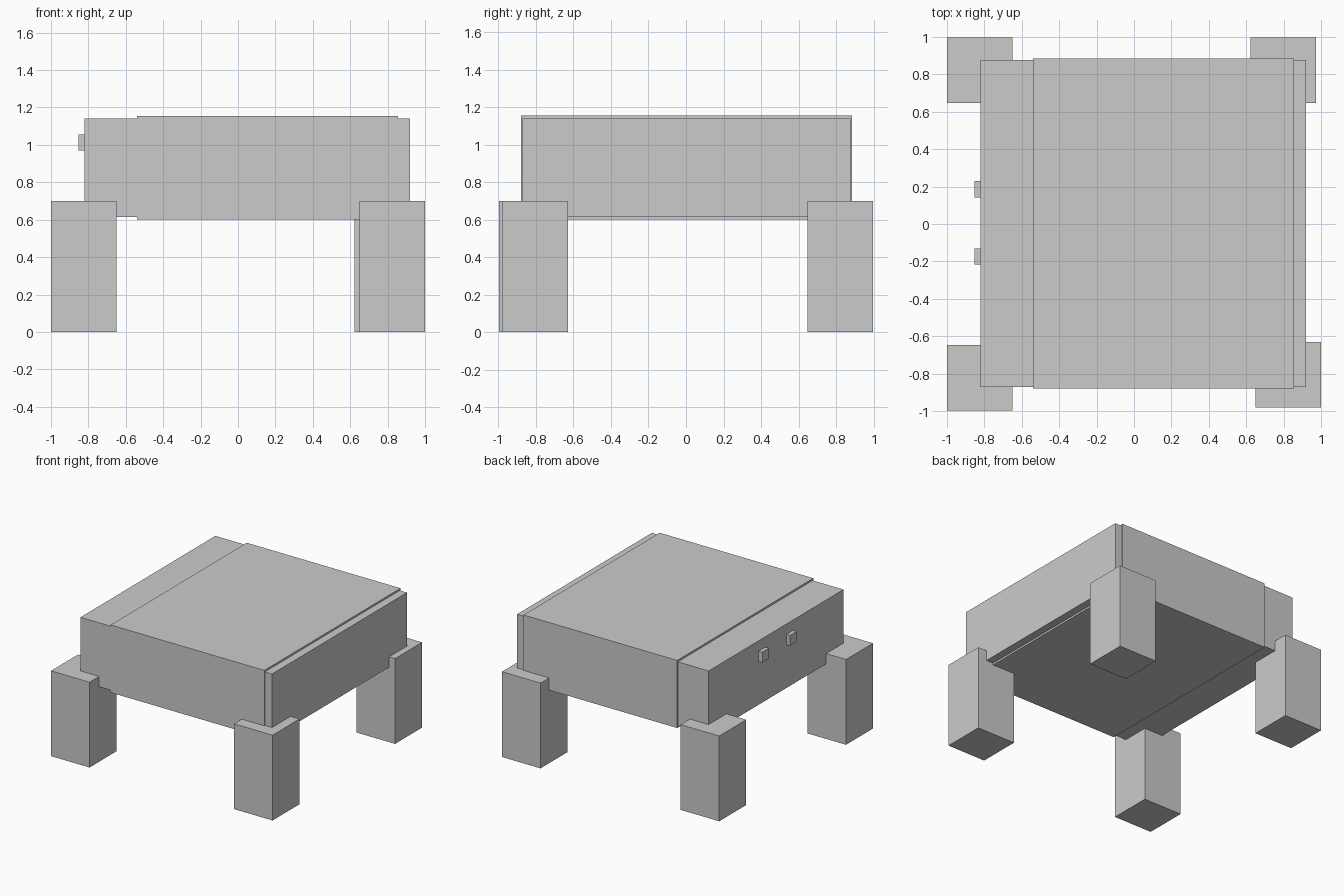
import bpy

if "Cube" in bpy.data.objects:
    bpy.data.objects.remove(bpy.data.objects["Cube"])


def box(name, x, y, z):
    """Axis-aligned box from (min, max) ranges."""
    bpy.ops.mesh.primitive_cube_add(
        size=1, location=[(a + b) / 2 for a, b in (x, y, z)])
    ob = bpy.context.object
    ob.name = name
    ob.scale = [b - a for a, b in (x, y, z)]
    bpy.ops.object.transform_apply(location=False, rotation=False, scale=True)
    return ob


# Main body and the slightly larger sleeve around its middle
box("body", (-0.82, 0.92), (-0.872, 0.877), (0.615, 1.14))
box("sleeve", (-0.54, 0.855), (-0.88, 0.886), (0.60, 1.155))

# Four square legs, the right-hand pair set slightly off the grid
LEG = 0.35
for name, x, y in (("front_left_leg", -1.0, -0.997),
                   ("front_right_leg", 0.65, -0.98),
                   ("back_left_leg", -1.0, 0.647),
                   ("back_right_leg", 0.623, 0.647)):
    box(name, (x, x + LEG), (y, y + LEG), (0, 0.70))

# Two small knobs on the left end
for name, y in (("front_knob", -0.217), ("back_knob", 0.143)):
    box(name, (-0.853, -0.81), (y, y + 0.086), (0.97, 1.055))
